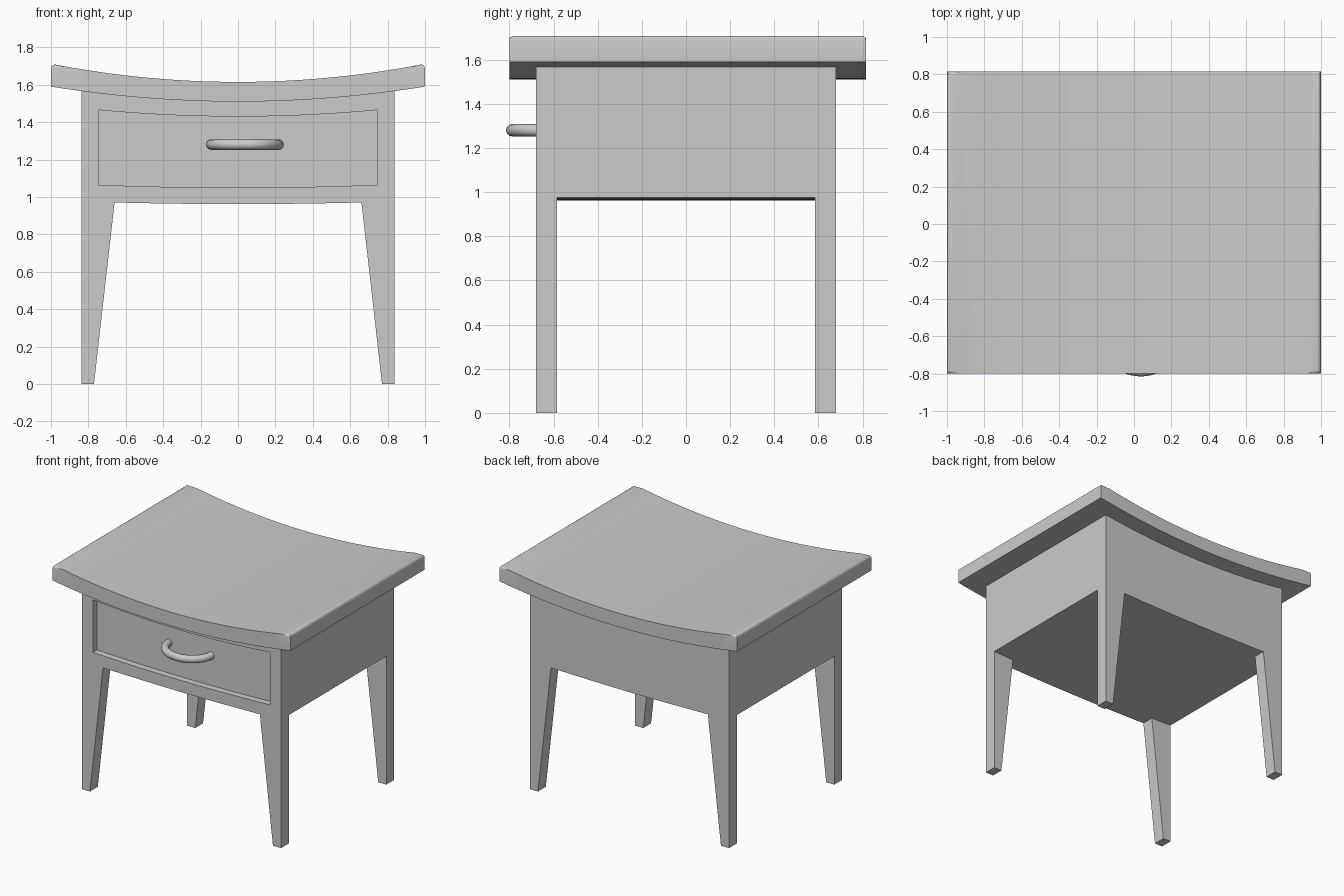
import bpy, bmesh, math

if "Cube" in bpy.data.objects:
    bpy.data.objects.remove(bpy.data.objects["Cube"])


def seat_top(x): return 1.615 + 0.097 * x * x
def seat_under(x): return 1.51 + 0.08 * x * x
def body_under(x): return 0.962 + 0.02 * x * x
def drawer_top(x): return 1.43 + 0.063 * x * x
def drawer_bottom(x): return 1.05 + 0.027 * x * x


def add_object(name, bm):
    bmesh.ops.recalc_face_normals(bm, faces=bm.faces)
    mesh = bpy.data.meshes.new(name)
    bm.to_mesh(mesh)
    bm.free()
    obj = bpy.data.objects.new(name, mesh)
    bpy.context.collection.objects.link(obj)
    return obj


def smooth(obj, degrees=35):
    bpy.ops.object.select_all(action='DESELECT')
    obj.select_set(True)
    bpy.context.view_layer.objects.active = obj
    bpy.ops.object.shade_smooth_by_angle(angle=math.radians(degrees))


def curved_block(name, half_x, y0, y1, low, high, steps=24, bevel=0):
    """Block whose underside and top follow the curves low(x) and high(x)."""
    bm = bmesh.new()
    rings = []
    for i in range(steps + 1):
        x = half_x * (2 * i / steps - 1)
        rings.append([bm.verts.new(p) for p in (
            (x, y0, low(x)), (x, y1, low(x)), (x, y1, high(x)), (x, y0, high(x)))])
    for a, b in zip(rings, rings[1:]):
        for k in range(4):
            n = (k + 1) % 4
            bm.faces.new((a[k], a[n], b[n], b[k]))
    bm.faces.new(rings[0])
    bm.faces.new(rings[-1])
    if bevel:
        # round only the rim of the top surface
        pairs = [(r[k], s[k]) for r, s in zip(rings, rings[1:]) for k in (2, 3)]
        pairs += [(r[2], r[3]) for r in (rings[0], rings[-1])]
        bmesh.ops.bevel(bm, geom=[bm.edges.get(p) for p in pairs], offset=bevel,
                        segments=4, profile=0.5, affect='EDGES')
    return add_object(name, bm)


# Saddle-curved seat with rounded upper rim
seat = curved_block("seat", 1.0, -0.80, 0.815, seat_under, seat_top, bevel=0.026)
smooth(seat)

# Body with the drawer front sunk into it
body = curved_block("body", 0.838, -0.68, 0.68, body_under, seat_under)
cutter = curved_block("drawer_cutter", 0.745, -0.80, -0.63, drawer_bottom, drawer_top)
cutter.hide_render = True
cut = body.modifiers.new("drawer_recess", 'BOOLEAN')
cut.operation = 'DIFFERENCE'
cut.solver = 'EXACT'
cut.object = cutter
bpy.context.view_layer.objects.active = body
bpy.ops.object.modifier_apply(modifier=cut.name)
bpy.data.objects.remove(cutter)
smooth(body, 30)


# Legs tapering on the inner side only
def leg(name, sx, y0, y1):
    bm = bmesh.new()
    outline = [(0.77, 0), (0.838, 0), (0.838, body_under(0.838)), (0.66, body_under(0.66))]
    a = [bm.verts.new((sx * x, y0, z)) for x, z in outline]
    b = [bm.verts.new((sx * x, y1, z)) for x, z in outline]
    bm.faces.new(a)
    bm.faces.new(b)
    for k in range(4):
        n = (k + 1) % 4
        bm.faces.new((a[k], a[n], b[n], b[k]))
    add_object(name, bm)


for side, sx in (("left", -1), ("right", 1)):
    leg("front_leg_" + side, sx, -0.68, -0.585)
    leg("back_leg_" + side, sx, 0.585, 0.68)

# Bow handle
curve = bpy.data.curves.new("drawer_handle", 'CURVE')
curve.dimensions = '3D'
curve.bevel_depth = 0.028
curve.bevel_resolution = 4
curve.use_fill_caps = True
spline = curve.splines.new('POLY')
steps = 24
spline.points.add(steps)
for i, point in enumerate(spline.points):
    t = math.pi * i / steps
    point.co = (0.037 - 0.179 * math.cos(t), -0.625 - 0.162 * math.sin(t), 1.28, 1)
handle = bpy.data.objects.new("drawer_handle", curve)
bpy.context.collection.objects.link(handle)
bpy.ops.object.select_all(action='DESELECT')
handle.select_set(True)
bpy.context.view_layer.objects.active = handle
bpy.ops.object.convert(target='MESH')
smooth(bpy.context.view_layer.objects.active, 40)
